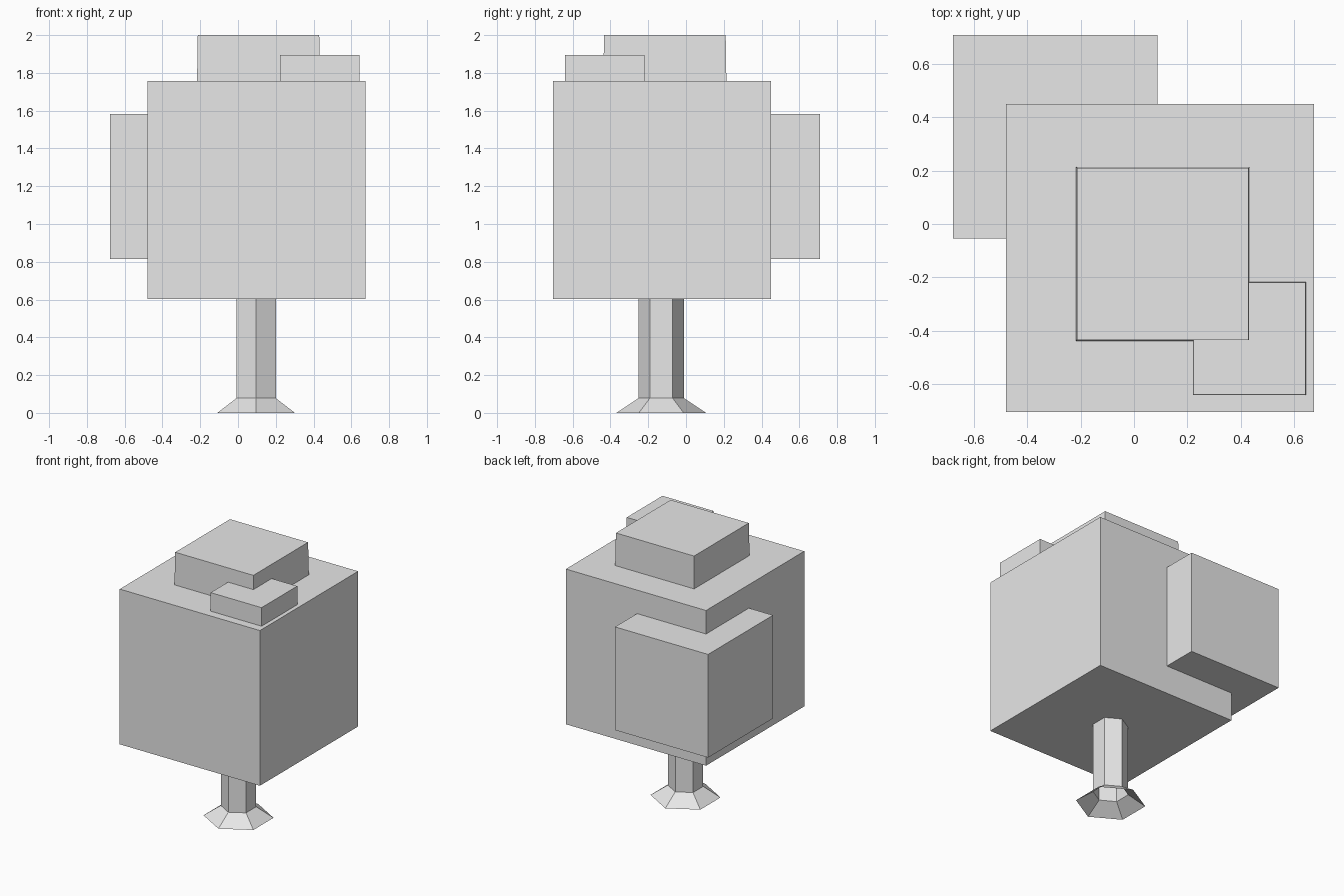
import bpy
import bmesh
from math import cos, sin, tau

cube = bpy.data.objects.get("Cube")
if cube:
    bpy.data.objects.remove(cube, do_unlink=True)

grey = bpy.data.materials.new("light_grey")
grey.use_nodes = True
grey.diffuse_color = (0.8, 0.8, 0.8, 1)
grey.node_tree.nodes["Principled BSDF"].inputs["Base Color"].default_value = (0.8, 0.8, 0.8, 1)


def finish(name, bm, location):
    bmesh.ops.recalc_face_normals(bm, faces=bm.faces)
    mesh = bpy.data.meshes.new(name)
    bm.to_mesh(mesh)
    bm.free()
    mesh.materials.append(grey)
    obj = bpy.data.objects.new(name, mesh)
    obj.location = location
    bpy.context.collection.objects.link(obj)


def block(name, low, high, taper=0.0):
    """Box between two corners; the top is drawn in by taper on each side."""
    size = [h - l for l, h in zip(low, high)]
    bm = bmesh.new()
    bmesh.ops.create_cube(bm, size=1)
    for v in bm.verts:
        inset = taper if v.co.z > 0 else 0
        v.co.x *= size[0] - 2 * inset
        v.co.y *= size[1] - 2 * inset
        v.co.z *= size[2]
    finish(name, bm, [(l + h) / 2 for l, h in zip(low, high)])


def open_tube(name, profile, sides, location):
    """Faceted tube through (radius, height) rings, without end caps."""
    bm = bmesh.new()
    rings = [[bm.verts.new((r * sin(tau * i / sides), r * cos(tau * i / sides), z))
              for i in range(sides)] for r, z in profile]
    for lower, upper in zip(rings, rings[1:]):
        for i in range(sides):
            j = (i + 1) % sides
            bm.faces.new((lower[i], lower[j], upper[j], upper[i]))
    finish(name, bm, location)


# Hexagonal trunk with flared foot, open underneath
open_tube("trunk", [(0.237, 0), (0.12, 0.078), (0.12, 0.61)], 6, (0.096, -0.131, 0))

# Foliage blocks
block("main_foliage", (-0.48, -0.705, 0.603), (0.674, 0.45, 1.758))
block("back_foliage", (-0.678, -0.055, 0.815), (0.088, 0.709, 1.583))
block("top_foliage", (-0.217, -0.438, 1.74), (0.434, 0.214, 2.0), 0.004)
block("small_top_foliage", (0.221, -0.642, 1.74), (0.644, -0.218, 1.895), 0.002)
